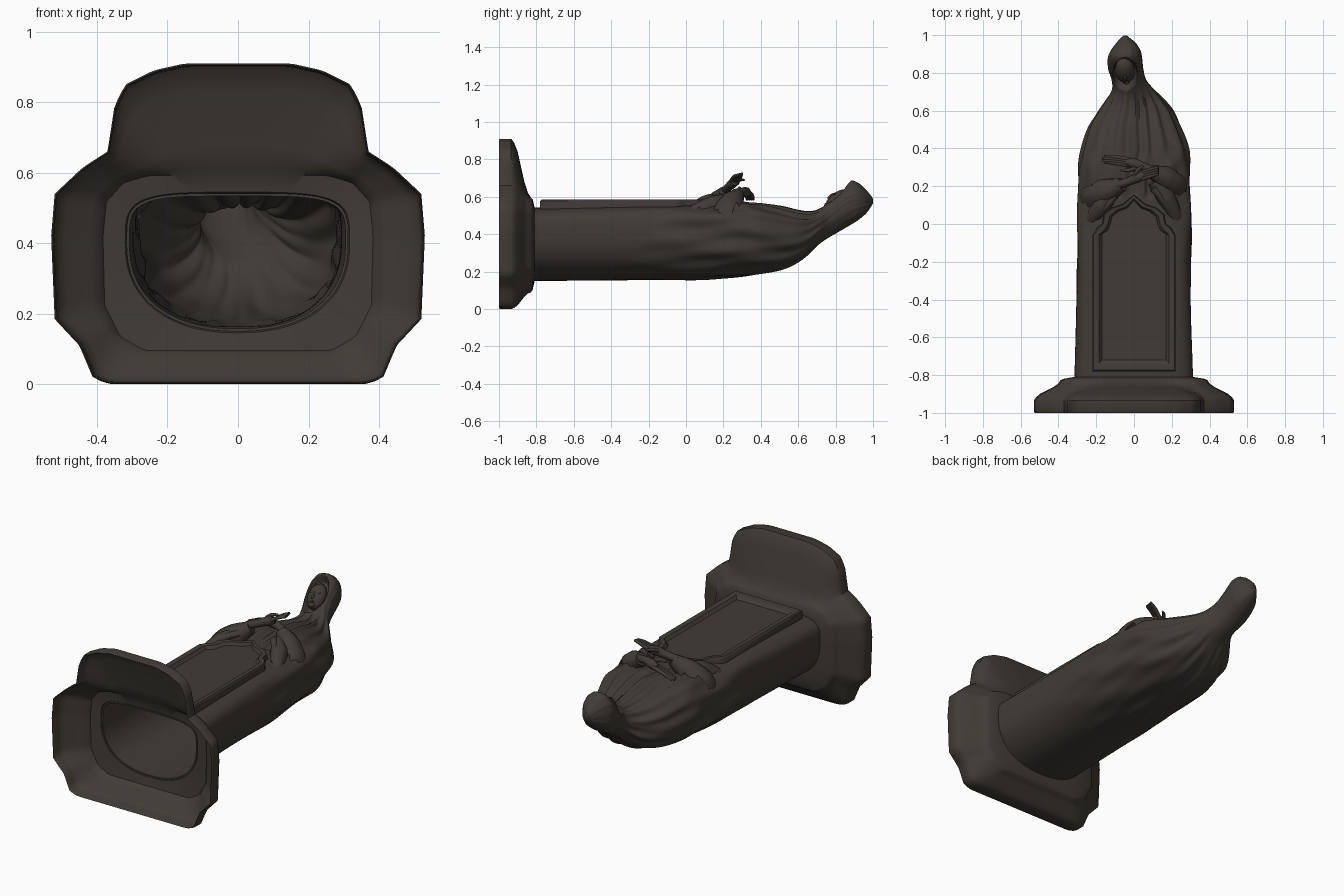
import bpy, bmesh, math
from mathutils import Vector, Matrix

if "Cube" in bpy.data.objects:
    bpy.data.objects.remove(bpy.data.objects["Cube"])

stone = bpy.data.materials.new("dark_bronze")
stone.diffuse_color = (0.052, 0.044, 0.036, 1)
stone.use_nodes = True
stone.node_tree.nodes["Principled BSDF"].inputs["Base Color"].default_value = stone.diffuse_color
N = 144

def finish(name, bm):
    bmesh.ops.recalc_face_normals(bm, faces=bm.faces)
    me = bpy.data.meshes.new(name)
    bm.to_mesh(me)
    bm.free()
    ob = bpy.data.objects.new(name, me)
    bpy.context.collection.objects.link(ob)
    me.materials.append(stone)
    return ob

def loft(bm, rings, loop=False):
    vs = [[bm.verts.new(p) for p in r] for r in rings]
    for a, b in list(zip(vs, vs[1:])) + ([(vs[-1], vs[0])] if loop else []):
        for i in range(len(a)):
            j = (i + 1) % len(a)
            bm.faces.new((a[i], a[j], b[j], b[i]))
    return vs

def smooth(lo, hi, v):
    t = min(1, max(0, (v - lo) / (hi - lo)))
    return t * t * (3 - 2 * t)

# Robed figure sections: y, left x, right x, back z, front z
SEC = [(-1, -.32, .315, .15, .54), (-.8, -.315, .312, .15, .542), (-.4, -.305, .30, .153, .553),
       (0, -.3, .304, .156, .558), (.15, -.292, .295, .16, .56), (.3, -.292, .292, .17, .57),
       (.4, -.275, .285, .185, .562), (.52, -.24, .246, .213, .545), (.6, -.192, .208, .25, .526),
       (.66, -.148, .158, .295, .52), (.71, -.118, .11, .345, .534), (.76, -.118, .067, .38, .575),
       (.82, -.136, .05, .415, .635), (.88, -.138, .043, .45, .685), (.92, -.122, .034, .475, .675),
       (.96, -.092, .008, .508, .64), (.985, -.07, -.022, .54, .612), (1, -.051, -.041, .565, .59)]

def section(y):
    k = max(0, min(len(SEC) - 2, sum(s[0] <= y for s in SEC) - 1))
    a, b = SEC[k], SEC[k + 1]
    p, q = SEC[max(0, k - 1)], SEC[min(len(SEC) - 1, k + 2)]
    h = b[0] - a[0]
    t = (y - a[0]) / h
    l, r, zb, zt = [(2*t**3 - 3*t*t + 1) * a[i] + (t**3 - 2*t*t + t) * (b[i] - p[i]) / (b[0] - p[0]) * h
                    + (3*t*t - 2*t**3) * b[i] + (t**3 - t*t) * (q[i] - a[i]) / (q[0] - a[0]) * h
                    for i in range(1, 5)]
    zc = zb + (.64 - .14 * smooth(.2, .7, y)) * (zt - zb)
    return (l + r) / 2, (r - l) / 2, zc, zt - zc, zc - zb, 4.2 - 2.1 * smooth(.15, .6, y)

def radius(y, th):
    cx, a, zc, up, dn, n = section(y)
    c, s = math.cos(th), math.sin(th)
    b, e = (up, n) if s > 0 else (dn, 2.3)
    return (abs(c / a)**e + abs(s / b)**e)**(-1 / e)

def ring(y, folds=True, grow=0):
    cx, zc = section(y)[0], section(y)[2]
    pts = []
    for i in range(N):
        th = 2 * math.pi * i / N
        c, s = math.cos(th), math.sin(th)
        r = radius(y, th) + grow
        if folds:   # diagonal drapery, fading out at the panel and the hood
            phi = math.atan2(abs(c), s)
            amp = .008 * smooth(-.45, .2, y) * (1 - .9 * smooth(.64, .74, y)) * (1 - .5 * smooth(1.9, 2.5, phi))
            if y < .15:
                amp *= smooth(.7, 1.3, phi)
            chest = smooth(.3, .4, y) * (1 - smooth(1.1, 1.5, phi))
            w = math.sin(11 * phi - 9 * y + .6 * c) + .5 * math.sin(19 * phi + 7 * y + c)
            w = w * (1 - chest) + chest * 1.1 * math.sin(15 * phi + 2 * c + 3 * y)
            r += amp * (w - .5)
        p = Vector((cx + r * c, y, zc + r * s))
        if folds and s > 0 and y > .68:   # sunken opening of the hood
            d = math.hypot((p.x + .047) / .066, (y - .792) / .088)
            p += Vector((0, .66, -.75)) * .05 * (1 - smooth(.72, 1, d))
        pts.append(p)
    return pts

# Hollow robe and hood
bm = bmesh.new()
ys = [-.83 + .0164 * i for i in range(90)] + [.645 + .0059 * i for i in range(61)]
bm.faces.new(loft(bm, [ring(y) for y in ys])[-1])
robe = finish("hollow_robe", bm)
mod = robe.modifiers.new("shell", 'SOLIDIFY')
mod.thickness, mod.offset = .008, -1

# Flared hollow plinth around the foot of the robe
half = [(0, 0), (.36, 0), (.41, .015), (.45, .11), (.52, .185), (.53, .42), (.52, .54), (.44, .615),
        (.37, .66), (.35, .79), (.32, .85), (.24, .89), (.15, .91), (0, .91)]
back = [(0, .09), (.27, .09), (.34, .13), (.385, .22), (.39, .42), (.38, .52), (.33, .575),
        (.26, .595), (0, .595)]

def outline(prof, th):
    poly = prof + [(-x, z) for x, z in reversed(prof[1:-1])]
    c, s = math.cos(th), math.sin(th)
    best = 0
    for (x1, z1), (x2, z2) in zip(poly, poly[1:] + poly[:1]):
        ex, ez = x2 - x1, z2 - z1
        den = c * ez - s * ex
        if abs(den) > 1e-9:
            u = (x1 * s - (z1 - .4) * c) / den
            if -1e-6 <= u <= 1 + 1e-6:
                best = max(best, (x1 * ez - (z1 - .4) * ex) / den)
    return best

def blend(y, f, scale=1):
    pts = []
    for i in range(N):
        th = 2 * math.pi * i / N
        r = scale * (outline(half, th) * (1 - f) + outline(back, th) * f)
        pts.append(Vector((r * math.cos(th), y, .4 + r * math.sin(th))))
    return pts

steps = [(-.935, 0), (-.92, .06), (-.9, .22), (-.865, .72), (-.845, .92), (-.828, 1)]
bm = bmesh.new()
loft(bm, [ring(-.81, False, -.008), ring(-.832, False, .004)]
     + [blend(y - .012, f, .982) for y, f in reversed(steps)]
     + [blend(-.995, 0, .985), blend(-1, 0, .992), blend(-.992, 0)] + [blend(y, f) for y, f in steps]
     + [blend(-.82, 1, .96), ring(-.81, False, .004)], True)
finish("flared_plinth", bm)

# Arched frame and sunken panel
outer = [(.22, -.78), (.22, -.06), (.195, -.02), (.168, 0), (.16, .05), (.12, .085), (.06, .105), (0, .155)]
inner = [(.17, -.72), (.17, -.055), (.14, -.035), (.125, 0), (.115, .04), (.08, .068), (.035, .085), (0, .125)]

def arch(f, z):
    h = [(a[0] + (b[0] - a[0]) * f, a[1] + (b[1] - a[1]) * f) for a, b in zip(outer, inner)]
    return [(x, y, z) for x, y in h + [(-x, y) for x, y in reversed(h[:-1])]]

bm = bmesh.new()
vs = loft(bm, [arch(0, .535), arch(0, .578), arch(.12, .585), arch(.7, .582), arch(1, .565)])
bm.faces.new(vs[-1])
finish("arched_panel", bm)

def tube(name, pts, radii):
    cu = bpy.data.curves.new(name, 'CURVE')
    cu.dimensions = '3D'
    cu.bevel_depth, cu.bevel_resolution, cu.use_fill_caps = 1, 4, True
    sp = cu.splines.new('BEZIER')
    sp.bezier_points.add(len(pts) - 1)
    sp.resolution_u = 12
    for b, p, r in zip(sp.bezier_points, pts, radii):
        b.co, b.radius = p, r
        b.handle_left_type = b.handle_right_type = 'AUTO'
    ob = bpy.data.objects.new(name, cu)
    bpy.context.collection.objects.link(ob)
    cu.materials.append(stone)

# Bowed face inside the hood
tilt = Matrix.Rotation(math.radians(41), 4, 'X') @ Matrix.Rotation(math.radians(6), 4, 'Z')
for name, off, size in [("face", (0, 0, 0), (.052, .078, .045)), ("nose", (0, -.012, .043), (.008, .024, .01)),
                        ("mouth", (0, -.045, .034), (.016, .005, .006)), ("chin", (0, -.06, .022), (.018, .014, .013)),
                        ("left_eyelid", (-.021, .008, .037), (.013, .007, .006)),
                        ("right_eyelid", (.021, .008, .037), (.013, .007, .006))]:
    bm = bmesh.new()
    bmesh.ops.create_uvsphere(bm, u_segments=24, v_segments=16, radius=1)
    bm.transform(Matrix.Translation((-.048, .812, .578)) @ tilt @ Matrix.Translation(off) @ Matrix.Diagonal((*size, 1)))
    finish(name, bm)

# Sleeves and their hanging drapes
tube("left_sleeve", [(-.215, .13, .42), (-.205, .15, .5), (-.14, .175, .565), (-.06, .21, .625)], [.07, .078, .068, .036])
tube("right_sleeve", [(.215, .2, .42), (.21, .21, .5), (.16, .245, .565), (.095, .28, .615)], [.07, .075, .065, .036])
for side, s, dy in (("left", -1, 0), ("right", 1, .04)):
    tube(side + "_drape", [(s*.11, .19 + dy, .575), (s*.17, .1 + dy, .555), (s*.235, .01, .5), (s*.275, -.08, .42)],
         [.04, .05, .032, .01])
    tube(side + "_drape_fold", [(s*.1, .15 + dy, .6), (s*.15, .09 + dy, .585), (s*.2, .04, .55)], [.02, .018, .008])

# Crossed hands
tube("upper_hand", [(-.09, .205, .63), (-.03, .225, .65), (.03, .25, .672), (.06, .262, .678)], [.022, .022, .027, .018])
tube("lower_hand", [(.12, .275, .61), (.06, .3, .625), (0, .32, .625), (-.04, .33, .615)], [.022, .022, .027, .018])
for f in (-1.5, -.5, .5, 1.5):
    tube("upper_finger", [(.04, .255 + f*.011, .675 - f*.003), (.09, .272 + f*.012, .705), (.13, .283 + f*.011, .72 + f*.003)],
         [.011, .01, .007])
    tube("lower_finger", [(-.02, .325 + f*.011, .62), (-.1, .338 + f*.011, .606), (-.175 + abs(f)*.012, .343 + f*.011, .585)],
         [.011, .01, .006])
tube("upper_thumb", [(0, .245, .67), (.02, .285, .69), (.05, .31, .69)], [.012, .01, .006])
tube("lower_thumb", [(.02, .3, .63), (-.03, .285, .645), (-.07, .285, .64)], [.012, .01, .006])

# Turn tubes into meshes, remove what pokes into the hollow, smooth everything
bpy.ops.object.select_all(action='SELECT')
bpy.context.view_layer.objects.active = robe
bpy.ops.object.convert(target='MESH')
for ob in bpy.data.objects:
    if any(k in ob.name for k in ("sleeve", "drape")):
        bm = bmesh.new()
        bm.from_mesh(ob.data)
        hidden = []
        for v in bm.verts:
            cx, _, zc = section(v.co.y)[:3]
            x, z = v.co.x - cx, v.co.z - zc
            if math.hypot(x, z) < radius(v.co.y, math.atan2(z, x)) - .018:
                hidden.append(v)
        bmesh.ops.delete(bm, geom=hidden, context='VERTS')
        bm.to_mesh(ob.data)
        bm.free()
bpy.ops.object.select_all(action='SELECT')
bpy.ops.object.shade_smooth_by_angle(angle=math.radians(40))
